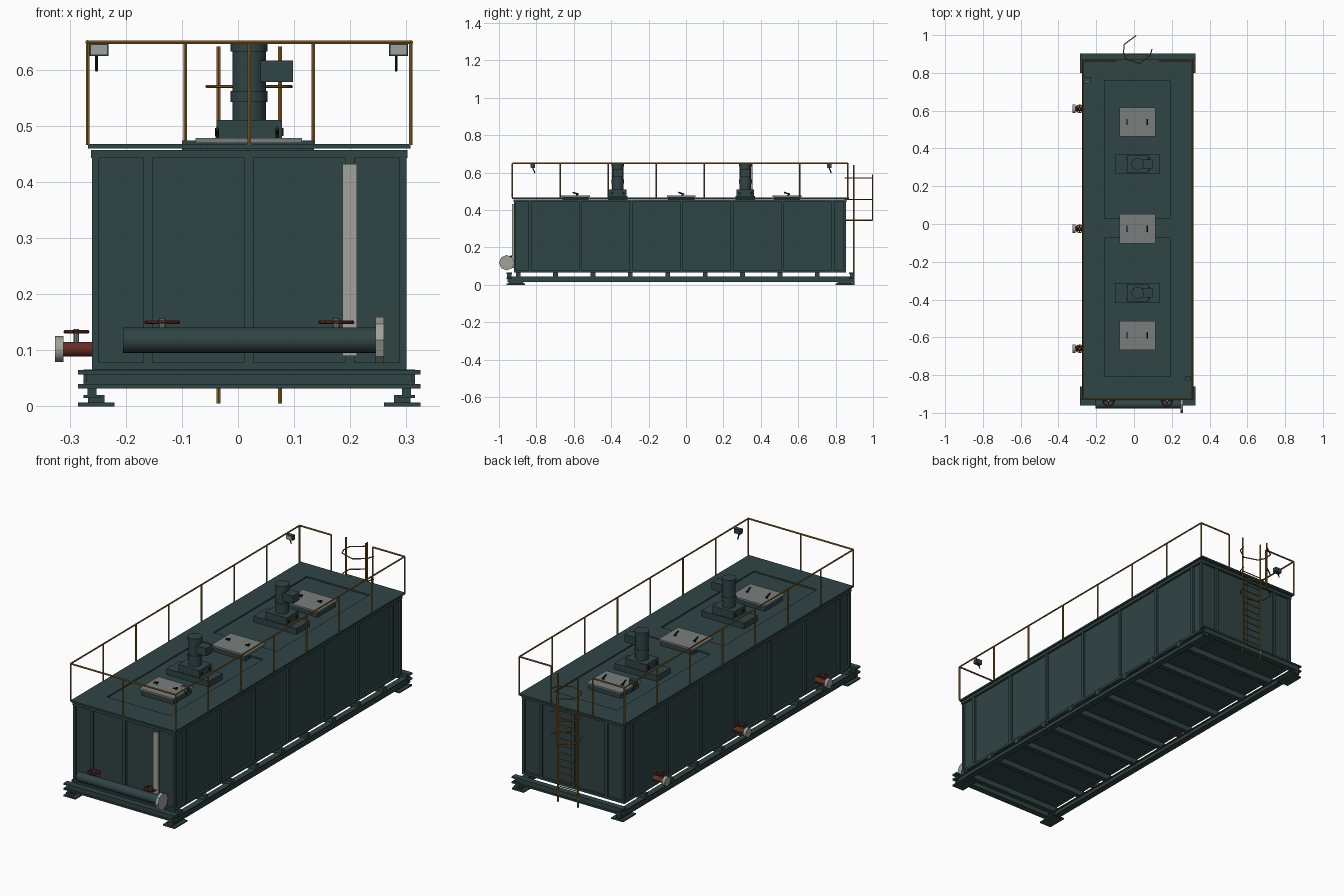
import bpy, bmesh, math
from mathutils import Vector

if "Cube" in bpy.data.objects:
    bpy.data.objects.remove(bpy.data.objects["Cube"])


def material(name, rgb):
    m = bpy.data.materials.new(name)
    m.diffuse_color = (*rgb, 1)
    m.use_nodes = True
    m.node_tree.nodes["Principled BSDF"].inputs["Base Color"].default_value = m.diffuse_color
    return m


GREEN = material("dark green paint", (0.030, 0.058, 0.058))
OCHRE = material("ochre rail paint", (0.27, 0.13, 0.022))
PALE = material("pale grey", (0.36, 0.36, 0.33))
GREY = material("hatch grey", (0.19, 0.21, 0.20))
RED = material("valve red", (0.13, 0.025, 0.018))
BLACK = material("black rubber", (0.01, 0.012, 0.012))


def finish(name, bm, mat, smooth=False):
    bmesh.ops.recalc_face_normals(bm, faces=bm.faces)
    me = bpy.data.meshes.new(name)
    bm.to_mesh(me)
    bm.free()
    me.materials.append(mat)
    ob = bpy.data.objects.new(name, me)
    bpy.context.collection.objects.link(ob)
    if smooth:
        bpy.ops.object.select_all(action='DESELECT')
        ob.select_set(True)
        bpy.context.view_layer.objects.active = ob
        bpy.ops.object.shade_smooth_by_angle(angle=math.radians(40))
    return ob


def add_box(bm, x0, x1, y0, y1, z0, z1):
    vs = bmesh.ops.create_cube(bm, size=1)["verts"]
    for v in vs:
        v.co = Vector(((x0 + x1) / 2 + v.co.x * (x1 - x0),
                       (y0 + y1) / 2 + v.co.y * (y1 - y0),
                       (z0 + z1) / 2 + v.co.z * (z1 - z0)))


def boxes(name, mat, *dims):
    bm = bmesh.new()
    for d in dims:
        add_box(bm, *d)
    return finish(name, bm, mat)


def add_rod(bm, a, b, r, n):
    a, b = Vector(a), Vector(b)
    d = b - a
    vs = bmesh.ops.create_cone(bm, cap_ends=True, segments=n, radius1=r,
                               radius2=r, depth=d.length)["verts"]
    rot = Vector((0, 0, 1)).rotation_difference(d).to_matrix()
    for v in vs:
        v.co = rot @ v.co + (a + b) / 2


def rods(name, mat, pairs, r, n=6):
    bm = bmesh.new()
    for a, b in pairs:
        add_rod(bm, a, b, r, n)
    return finish(name, bm, mat, n > 8)


def hand_wheel(name, x, y, z, r):
    """Rim of short bars with crossed spokes."""
    n = 14
    p = [(x + r * math.cos(i * math.tau / n), y + r * math.sin(i * math.tau / n), z)
         for i in range(n)]
    pairs = [(p[i], p[(i + 1) % n]) for i in range(n)]
    pairs += [((x - r, y, z), (x + r, y, z)), ((x, y - r, z), (x, y + r, z))]
    rods(name, RED, pairs, 0.0032)


CX = 0.02
X0, X1, Y0, Y1 = -0.26, 0.30, -0.92, 0.855

# Skid: foot plates, long beams, end beams, cross beams
for x0, x1 in ((-0.285, -0.22), (0.26, 0.325)):
    for y0, y1 in ((-0.96, -0.86), (0.80, 0.90)):
        boxes("foot_plate", GREEN, (x0, x1, y0, y1, 0, 0.007))
        boxes("foot_block", GREEN, (x0 + 0.018, x1 - 0.018, y0 + 0.01, y1 - 0.01, 0.007, 0.02))
for xc in (-0.26, 0.30):
    boxes("skid_long_beam", GREEN, (xc - 0.015, xc + 0.015, -0.955, 0.90, 0.015, 0.02),
          (xc - 0.015, xc + 0.015, -0.955, 0.90, 0.04, 0.045),
          (xc - 0.008, xc + 0.008, -0.955, 0.90, 0.02, 0.04))
for y0, y1 in ((-0.96, -0.93), (0.872, 0.902)):
    boxes("skid_end_beam", GREEN, (-0.285, 0.325, y0, y1, 0.057, 0.065),
          (-0.27, 0.31, y0 + 0.004, y1 - 0.004, 0.04, 0.057),
          (-0.285, 0.325, y0, y1, 0.032, 0.04))
boxes("skid_cross_beams", GREEN,
      *[(-0.275, 0.315, -0.91 + 0.2 * i, -0.885 + 0.2 * i, 0.038, 0.066) for i in range(9)])

# Tank: recessed walls, ribs, corner posts, rims
boxes("tank_body", GREEN, (X0 + 0.01, X1 - 0.01, Y0 + 0.01, Y1 - 0.01, 0.066, 0.445))
ribs = []
for i in range(7):
    yc = -0.835 + 0.27 * i
    ribs += [(X0, X0 + 0.02, yc - 0.008, yc + 0.008, 0.07, 0.447),
             (X1 - 0.02, X1, yc - 0.008, yc + 0.008, 0.07, 0.447)]
for xc in (-0.16, 0.02, 0.20):
    ribs += [(xc - 0.008, xc + 0.008, Y0, Y0 + 0.02, 0.07, 0.447),
             (xc - 0.008, xc + 0.008, Y1 - 0.02, Y1, 0.07, 0.447)]
boxes("tank_ribs", GREEN, *ribs)
boxes("tank_corner_posts", GREEN,
      *[(x, x + 0.012, y, y + 0.012, 0.066, 0.45)
        for x in (X0, X1 - 0.012) for y in (Y0, Y1 - 0.012)])
for name, z0, z1, e in (("tank_top_rim", 0.443, 0.457, 0.002), ("tank_bottom_rim", 0.066, 0.078, 0)):
    boxes(name, GREEN, (X0 - e, X0 + 0.015, Y0 - e, Y1 + e, z0, z1),
          (X1 - 0.015, X1 + e, Y0 - e, Y1 + e, z0, z1),
          (X0, X1, Y0 - e, Y0 + 0.012, z0, z1), (X0, X1, Y1 - 0.012, Y1 + e, z0, z1))

# Deck with two sunken rectangular openings
zd = (0.460, 0.468)
boxes("deck", GREEN, (-0.267, -0.155, -0.93, 0.872, *zd), (0.19, 0.307, -0.93, 0.872, *zd),
      (-0.155, 0.19, -0.93, -0.805, *zd), (-0.155, 0.19, -0.075, 0.03, *zd),
      (-0.155, 0.19, 0.76, 0.872, *zd))

# Hatches with coaming and two grips
for yc in (-0.59, -0.025, 0.54):
    boxes("hatch_coaming", GREEN, (-0.068, 0.108, yc - 0.07, yc + 0.07, 0.445, 0.47))
    boxes("hatch_cover", GREY, (-0.076, 0.114, yc - 0.077, yc + 0.077, 0.469, 0.478))
    for x in (-0.037, 0.07):
        rods("hatch_grip", BLACK, [((x, yc - 0.016, 0.494), (x, yc + 0.016, 0.484)),
                                   ((x, yc + 0.006, 0.477), (x, yc + 0.006, 0.488))], 0.004)

# Pump motors
for yc in (-0.365, 0.317):
    boxes("motor_base_plate", GREEN, (-0.10, 0.135, yc - 0.052, yc + 0.052, 0.445, 0.474))
    boxes("motor_gearbox", GREEN, (-0.038, 0.078, yc - 0.047, yc + 0.047, 0.474, 0.51))
    boxes("gearbox_bolts", BLACK, *[(x, x + 0.006, yc + s - 0.005, yc + s + 0.005, 0.482, 0.496)
                                    for x in (-0.041, 0.075) for s in (-0.03, 0.03)])
    rods("motor_housing", GREEN, [((CX, yc, 0.505), (CX, yc, 0.645))], 0.030, 24)
    rods("motor_bands", GREEN, [((CX, yc, 0.542), (CX, yc, 0.562)),
                                ((CX, yc, 0.632), (CX, yc, 0.648))], 0.033, 24)
    boxes("motor_terminal_box", GREEN, (0.04, 0.098, yc - 0.025, yc + 0.025, 0.578, 0.616))

# Guard rail with a gap at the ladder
RX0, RX1, RY0, RY1, RZ = -0.268, 0.308, -0.928, 0.865, 0.649
posts = [(x, RY0 + (RY1 - RY0) * i / 7) for x in (RX0, RX1) for i in range(8)]
posts += [(CX, RY0), (-0.094, RY1), (0.134, RY1)]
rods("rail_posts", OCHRE, [((x, y, 0.466), (x, y, RZ)) for x, y in posts], 0.0038)
rods("top_rail", OCHRE, [((RX0, RY0, RZ), (RX1, RY0, RZ)), ((RX0, RY0, RZ), (RX0, RY1, RZ)),
                         ((RX1, RY0, RZ), (RX1, RY1, RZ)), ((RX0, RY1, RZ), (-0.094, RY1, RZ)),
                         ((0.134, RY1, RZ), (RX1, RY1, RZ))], 0.004)

# Ladder and open safety hoops
LY = 0.896
rods("ladder_stiles", OCHRE, [((x, LY, 0.005), (x, LY, 0.641)) for x in (-0.035, 0.075)], 0.004)
rods("ladder_rungs", OCHRE, [((-0.035, LY, 0.05 + 0.034 * i), (0.075, LY, 0.05 + 0.034 * i))
                             for i in range(13)], 0.0025)
hoop = [(0.01, 0.997), (-0.053, 0.95), (-0.055, 0.905), (-0.04, 0.873),
        (0.03, 0.85), (0.085, 0.89), (0.095, 0.926)]
rods("safety_hoops", OCHRE, [((*a, z), (*b, z)) for z in (0.345, 0.457, 0.57)
                             for a, b in zip(hoop, hoop[1:])], 0.003)
rods("hoop_strap", OCHRE, [((0.01, 0.997, 0.343), (0.01, 0.997, 0.59))], 0.003)

# Flood lamps on the rail
for x, y in ((-0.248, 0.765), (0.286, -0.82)):
    boxes("lamp_housing", GREEN, (x - 0.017, x + 0.017, y - 0.008, y + 0.012, 0.624, 0.647))
    boxes("lamp_glass", PALE, (x - 0.015, x + 0.015, y - 0.012, y - 0.008, 0.626, 0.645))
    rods("lamp_bracket", BLACK, [((x - 0.004, y, 0.626), (x - 0.004, y + 0.012, 0.598))], 0.003)

# Front level gauge and drain pipe with hand wheels
boxes("level_gauge", PALE, (0.186, 0.212, -0.931, -0.919, 0.09, 0.432))
PY, PZ = -0.955, 0.118
rods("drain_pipe", GREEN, [((-0.205, PY, PZ), (0.246, PY, PZ))], 0.0225, 24)
rods("drain_flange", PALE, [((0.245, PY - 0.004, PZ), (0.26, PY - 0.004, PZ))], 0.041, 8)
for x in (-0.135, 0.175):
    rods("drain_inlet", RED, [((x, -0.965, PZ), (x, -0.905, PZ))], 0.016, 16)
    rods("drain_stem", GREY, [((x, -0.935, 0.12), (x, -0.935, 0.157))], 0.006, 8)
    hand_wheel("drain_wheel", x, -0.935, 0.15, 0.029)

# Side valves on the left wall
for y in (-0.66, -0.025, 0.61):
    rods("side_valve_body", RED, [((-0.312, y, 0.102), (-0.25, y, 0.102))], 0.013, 16)
    rods("side_valve_flange", PALE, [((-0.326, y, 0.102), (-0.311, y, 0.102))], 0.023, 12)
    rods("side_valve_stem", GREY, [((-0.288, y, 0.11), (-0.288, y, 0.138))], 0.005, 8)
    hand_wheel("side_valve_wheel", -0.288, y, 0.133, 0.02)
